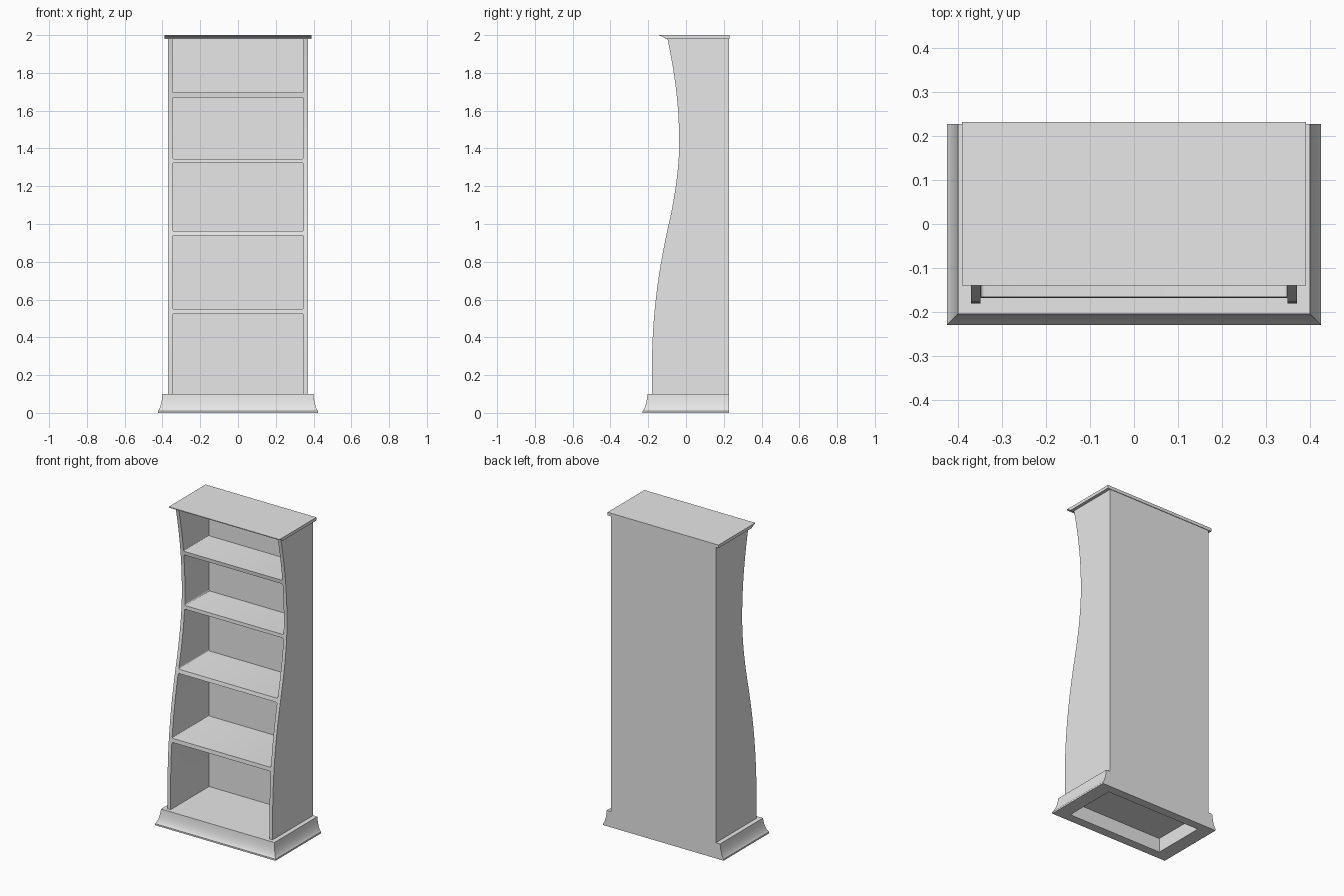
import bpy
import bmesh
import math
from mathutils import Vector
from mathutils.geometry import interpolate_bezier

cube = bpy.data.objects.get("Cube")
if cube:
    bpy.data.objects.remove(cube, do_unlink=True)

# One plain grey for the whole bookcase
GREY = (0.8, 0.8, 0.8, 1.0)
grey = bpy.data.materials.new("plain_grey")
grey.use_nodes = True
grey.diffuse_color = GREY
for node in grey.node_tree.nodes:
    if node.type == 'BSDF_PRINCIPLED':
        node.inputs["Base Color"].default_value = GREY


def make_object(name, bm):
    bmesh.ops.recalc_face_normals(bm, faces=bm.faces)
    mesh = bpy.data.meshes.new(name)
    bm.to_mesh(mesh)
    bm.free()
    mesh.materials.append(grey)
    obj = bpy.data.objects.new(name, mesh)
    bpy.context.collection.objects.link(obj)
    return obj


def smooth(obj):
    bpy.ops.object.select_all(action='DESELECT')
    obj.select_set(True)
    bpy.context.view_layer.objects.active = obj
    bpy.ops.object.shade_smooth_by_angle(angle=math.radians(30))


def extrude_x(name, profile, half_width):
    """Extrude a (y, z) outline symmetrically along x."""
    bm = bmesh.new()
    face = bm.faces.new([bm.verts.new((-half_width, y, z)) for y, z in profile])
    ext = bmesh.ops.extrude_face_region(bm, geom=[face])
    verts = [v for v in ext["geom"] if isinstance(v, bmesh.types.BMVert)]
    bmesh.ops.translate(bm, verts=verts, vec=(2 * half_width, 0, 0))
    return make_object(name, bm)


def curve(points, steps):
    """Sample a chain of cubic segments given as (y, z) points."""
    out = []
    for i in range(0, len(points) - 1, 3):
        a, h1, h2, b = (Vector((y, z, 0)) for y, z in points[i:i + 4])
        out += [(p.x, p.y) for p in interpolate_bezier(a, h1, h2, b, steps)][:-1]
    return out + [points[-1]]


BACK = 0.227
BASE_TOP = 0.1
CASE_TOP = 1.98

# Carcass: serpentine front edge, straight back
front = curve([(-0.098, CASE_TOP), (-0.06, 1.8), (-0.036, 1.63), (-0.036, 1.43),
               (-0.036, 1.25), (-0.075, 1.07), (-0.10, 0.96),
               (-0.135, 0.80), (-0.18, 0.55), (-0.18, 0.25)], 14)
carcass = extrude_x("carcass", front + [(-0.18, BASE_TOP), (BACK, BASE_TOP),
                                        (BACK, CASE_TOP)], 0.37)

# Compartments with softly rounded corners, cut out to leave the shelves
compartments = [(0.0, 0.524), (0.549, 0.939), (0.963, 1.323),
                (1.345, 1.671), (1.695, 2.1)]
bm = bmesh.new()
for low, high in compartments:
    verts = bmesh.ops.create_cube(bm, size=1)["verts"]
    for v in verts:
        v.co.x *= 0.696
        v.co.y = 0.206 if v.co.y > 0 else -0.5
        v.co.z = high if v.co.z > 0 else low
bm.edges.ensure_lookup_table()
along_y = [e for e in bm.edges if abs(e.verts[0].co.y - e.verts[1].co.y) > 0.5]
bmesh.ops.bevel(bm, geom=along_y, offset=0.009, segments=3, profile=0.5,
                affect='EDGES')
cutter = make_object("compartment_cutter", bm)
cutter.hide_render = True

cut = carcass.modifiers.new("compartments", 'BOOLEAN')
cut.operation = 'DIFFERENCE'
cut.solver = 'EXACT'
cut.object = cutter
bpy.context.view_layer.objects.active = carcass
bpy.ops.object.modifier_apply(modifier=cut.name)
bpy.data.objects.remove(cutter, do_unlink=True)
smooth(carcass)

# Top board with a coved lip along the front
lip = curve([(-0.139, 1.995), (-0.128, 1.995), (-0.118, 1.991), (-0.115, 1.985)], 6)
top_board = extrude_x("top_board", [(0.231, 2.0), (-0.139, 2.0)] + lip
                      + [(-0.108, 1.985), (-0.108, CASE_TOP), (0.231, CASE_TOP)], 0.39)
smooth(top_board)

# Plinth: coved on the front and sides, flush at the back, hollow below
bm = bmesh.new()


def ring(half_x, y_front, y_back, z):
    return [bm.verts.new(c) for c in ((-half_x, y_front, z), (half_x, y_front, z),
                                      (half_x, y_back, z), (-half_x, y_back, z))]


cove = [(0.025, 0.0), (0.025, 0.01)] + curve(
    [(0.022, 0.014), (0.012, 0.03), (0.004, 0.055), (0.0, BASE_TOP)], 9)
rings = [ring(0.335, -0.172, 0.172, 0.09), ring(0.335, -0.172, 0.172, 0.0)]
rings += [ring(0.399 + d, -0.204 - d, BACK, z) for d, z in cove]
for lower, upper in zip(rings, rings[1:]):
    for i in range(4):
        j = (i + 1) % 4
        bm.faces.new((lower[i], lower[j], upper[j], upper[i]))
bm.faces.new(rings[0])
bm.faces.new(rings[-1])
smooth(make_object("plinth", bm))
